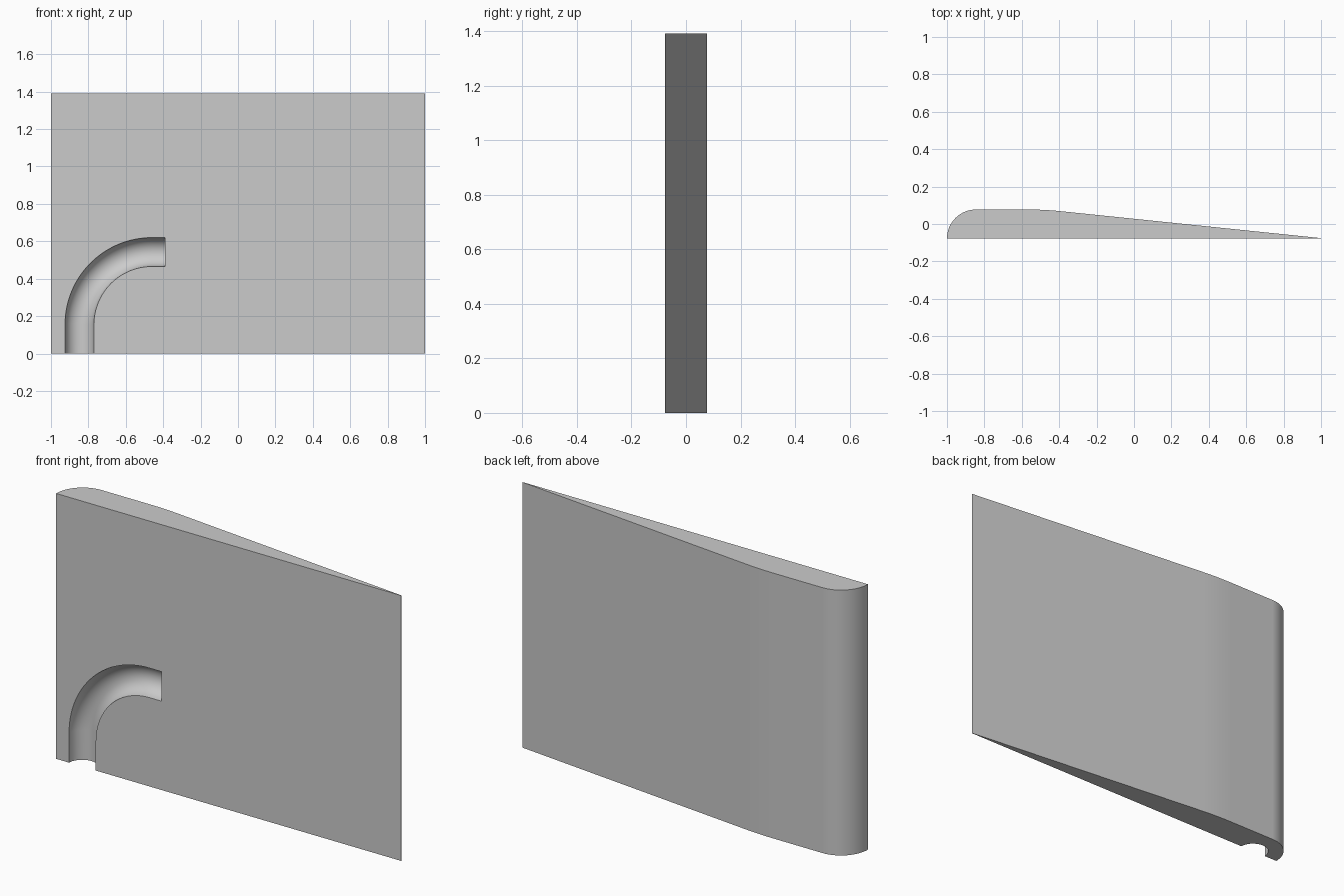
import bpy, bmesh
from math import sin, cos, pi
from mathutils import Vector

cube = bpy.data.objects.get("Cube")
if cube:
    bpy.data.objects.remove(cube)

HALF = 0.0775      # half thickness, also groove radius
HEIGHT = 1.39

grey = bpy.data.materials.new("light grey")
grey.use_nodes = True
grey.diffuse_color = (0.6, 0.6, 0.6, 1)
grey.node_tree.nodes["Principled BSDF"].inputs["Base Color"].default_value = (0.6, 0.6, 0.6, 1)


def arc(cx, cy, r, start, end, steps):
    """Points along a circular arc."""
    angles = [start + (end - start) * i / steps for i in range(steps + 1)]
    return [(cx + r * cos(a), cy + r * sin(a)) for a in angles]


def blend(a, b, c, steps):
    """Soft corner at b between a and c."""
    a, b, c = Vector(a), Vector(b), Vector(c)
    ts = [i / steps for i in range(steps + 1)]
    return [tuple(a * (1 - t) ** 2 + b * 2 * t * (1 - t) + c * t * t) for t in ts]


# Wedge outline: rounded thick edge, flat back, long taper to a thin edge
tip = Vector((1, -HALF + 0.002))
corner = Vector((-0.48, HALF))
outline = [(1, -HALF), (-1, -HALF)]
outline += arc(-1 + 2 * HALF, -HALF, 2 * HALF, pi, pi / 2, 16)[1:]
outline += blend((-0.57, HALF), corner, corner.lerp(tip, 0.06), 8)
outline.append(tuple(tip))

# Body: outline extruded upward
bm = bmesh.new()
base = bm.faces.new([bm.verts.new((x, y, 0)) for x, y in outline])
top = bmesh.ops.extrude_face_region(bm, geom=[base])
bmesh.ops.translate(bm, vec=(0, 0, HEIGHT),
                    verts=[v for v in top["geom"] if isinstance(v, bmesh.types.BMVert)])
bmesh.ops.recalc_face_normals(bm, faces=bm.faces)
mesh = bpy.data.meshes.new("wedge_body")
bm.to_mesh(mesh)
bm.free()
mesh.materials.append(grey)
body = bpy.data.objects.new("wedge_body", mesh)
bpy.context.collection.objects.link(body)

# Groove cutter: round tube along a quarter bend
path = [(-0.8475, -0.2)] + arc(-0.46, 0.155, 0.3875, pi, pi / 2, 32) + [(-0.39, 0.5425)]
curve = bpy.data.curves.new("groove_cutter", "CURVE")
curve.dimensions = "3D"
curve.bevel_depth = HALF
curve.bevel_resolution = 8
curve.use_fill_caps = True
spline = curve.splines.new("POLY")
spline.points.add(len(path) - 1)
for p, (x, z) in zip(spline.points, path):
    p.co = (x, -HALF - 0.001, z, 1)
cutter = bpy.data.objects.new("groove_cutter", curve)
bpy.context.collection.objects.link(cutter)
cutter.hide_render = True


def select(obj):
    bpy.ops.object.select_all(action="DESELECT")
    obj.select_set(True)
    bpy.context.view_layer.objects.active = obj


# Solid cutter with welded caps
select(cutter)
bpy.ops.object.convert(target="MESH")
cutter = bpy.context.view_layer.objects.active
bm = bmesh.new()
bm.from_mesh(cutter.data)
bmesh.ops.remove_doubles(bm, verts=bm.verts, dist=0.0001)
bmesh.ops.recalc_face_normals(bm, faces=bm.faces)
bm.to_mesh(cutter.data)
bm.free()
cutter.data.materials.clear()
cutter.data.materials.append(grey)

# Cut the groove, then shade
select(body)
cut = body.modifiers.new("groove", "BOOLEAN")
cut.operation = "DIFFERENCE"
cut.solver = "EXACT"
cut.object = cutter
bpy.ops.object.modifier_apply(modifier=cut.name)
bpy.data.objects.remove(cutter)
bpy.ops.object.shade_smooth_by_angle(angle=pi / 6)
weighted = body.modifiers.new("weighted_normals", "WEIGHTED_NORMAL")
weighted.keep_sharp = True
